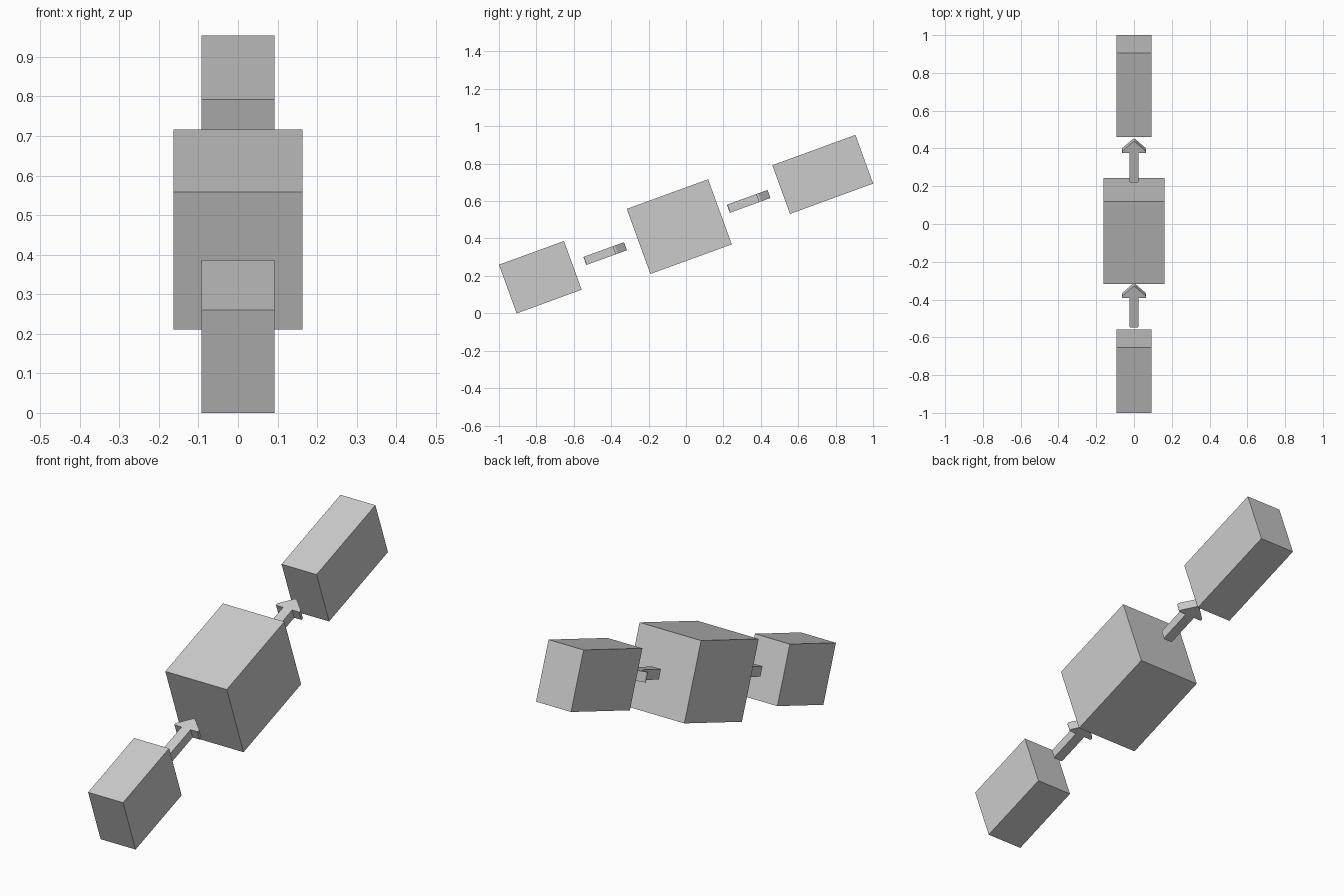
import bpy, bmesh, math
from mathutils import Matrix

if "Cube" in bpy.data.objects:
    bpy.data.objects.remove(bpy.data.objects["Cube"])

TILT = math.radians(20)
START_Y, START_Z = -0.779, 0.193      # centre of the lowest block

grey = bpy.data.materials.new("light grey")
grey.diffuse_color = (0.6, 0.6, 0.6, 1)
grey.use_nodes = True
grey.node_tree.nodes["Principled BSDF"].inputs["Base Color"].default_value = grey.diffuse_color


def place(name, bm, y):
    """Put a part, modelled along +y, on the sloping axis at the given y."""
    bmesh.ops.recalc_face_normals(bm, faces=bm.faces)
    mesh = bpy.data.meshes.new(name)
    bm.to_mesh(mesh)
    bm.free()
    mesh.materials.append(grey)
    ob = bpy.data.objects.new(name, mesh)
    bpy.context.collection.objects.link(ob)
    ob.location = (0, y, START_Z + (y - START_Y) * math.tan(TILT))
    ob.rotation_euler = (TILT, 0, 0)
    return ob


def block(name, y, width, length, height):
    bm = bmesh.new()
    bmesh.ops.create_cube(bm, size=1, matrix=Matrix.Diagonal((width, length, height, 1)))
    place(name, bm, y)


def arrow(name, y, length=0.231, thick=0.046):
    # right half of the outline, from the tail to the tip
    half = [(0.018, 0), (0.022, 0.002), (0.024, 0.006),
            (0.024, 0.166), (0.061, 0.166), (0.063, 0.169), (0.063, 0.175),
            (0.061, 0.179), (0.008, 0.228), (0.003, length)]
    outline = half + [(-x, v) for x, v in reversed(half)]
    bm = bmesh.new()
    face = bm.faces.new([bm.verts.new((x, v - length / 2, -thick / 2)) for x, v in outline])
    top = bmesh.ops.extrude_face_region(bm, geom=[face])["geom"]
    bmesh.ops.translate(bm, vec=(0, 0, thick),
                        verts=[g for g in top if isinstance(g, bmesh.types.BMVert)])
    place(name, bm, y)


# three blocks climbing along the axis
block("lower_block", START_Y, 0.185, 0.370, 0.277)
block("middle_block", -0.036, 0.325, 0.463, 0.370)
block("upper_block", 0.731, 0.185, 0.473, 0.277)

# arrows pointing from one block to the next
arrow("lower_arrow", -0.432)
arrow("upper_arrow", 0.335)
